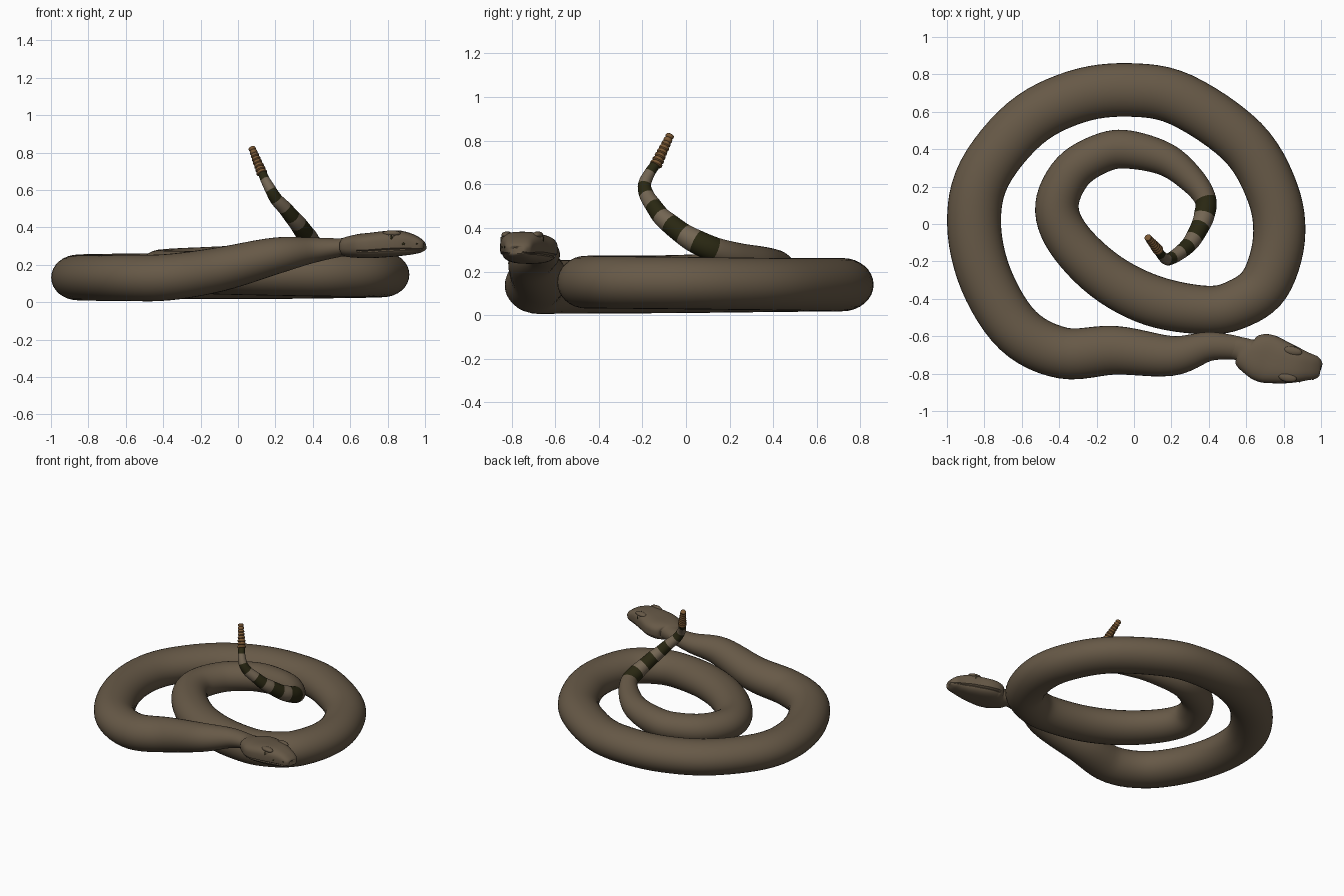
import bpy, bmesh, math
from mathutils import Vector

cube = bpy.data.objects.get("Cube")
if cube:
    bpy.data.objects.remove(cube)


def material(name, rgb):
    m = bpy.data.materials.new(name)
    m.use_nodes = True
    m.diffuse_color = (*rgb, 1)
    m.node_tree.nodes["Principled BSDF"].inputs["Base Color"].default_value = (*rgb, 1)
    return m


BROWN = material("scale_brown", (0.135, 0.1, 0.063))
TAN = material("tail_tan", (0.17, 0.13, 0.085))
DARK = material("dark_band", (0.022, 0.02, 0.006))
HORN = material("rattle_horn", (0.2, 0.1, 0.035))


def spline(a, b, c, d, t):
    return [0.5 * (2 * q + (r - p) * t + (2 * p - 5 * q + 4 * r - s) * t * t
                   + (3 * q - p - 3 * r + s) * t ** 3) for p, q, r, s in zip(a, b, c, d)]


def finish(name, bm, mats, angle=60):
    bmesh.ops.recalc_face_normals(bm, faces=bm.faces)
    mesh = bpy.data.meshes.new(name)
    bm.to_mesh(mesh)
    bm.free()
    for m in mats:
        mesh.materials.append(m)
    obj = bpy.data.objects.new(name, mesh)
    bpy.context.collection.objects.link(obj)
    bpy.ops.object.select_all(action='DESELECT')
    obj.select_set(True)
    bpy.context.view_layer.objects.active = obj
    bpy.ops.object.shade_smooth_by_angle(angle=math.radians(angle))
    return obj


def oval(t, a):
    return math.cos(a), math.sin(a)


def sweep(name, stations, mats, section=oval, pick=lambda seg: 0, steps=6, sides=32, angle=60):
    """Skin a smooth tube through stations of x, y, z, half width, half height."""
    rows, segs = [], []
    last = len(stations) - 1
    for i in range(last):
        four = [stations[max(0, min(last, k))] for k in range(i - 1, i + 3)]
        for j in range(steps):
            rows.append(spline(*four, j / steps))
            segs.append(i)
    rows.append(stations[-1])
    bm = bmesh.new()
    rings = []
    for k, row in enumerate(rows):
        centre = Vector(row[:3])
        along = Vector(rows[min(k + 1, len(rows) - 1)][:3]) - Vector(rows[max(k - 1, 0)][:3])
        side = along.cross(Vector((0, 0, 1))).normalized()
        up = side.cross(along).normalized()
        ring = []
        for s in range(sides):
            u, v = section(k / (len(rows) - 1), math.tau * s / sides)
            ring.append(bm.verts.new(centre + side * u * row[3] + up * v * row[4]))
        rings.append(ring)
    for k, (r0, r1) in enumerate(zip(rings, rings[1:])):
        for s in range(sides):
            n = (s + 1) % sides
            bm.faces.new((r0[s], r0[n], r1[n], r1[s])).material_index = pick(segs[k])
    bm.faces.new(rings[0])
    bm.faces.new(rings[-1]).material_index = pick(segs[-1])
    return finish(name, bm, mats, angle)


# Coiled body, from the neck round to the tail
coil = [
    (.56, -.663, .293, .062, .047), (.4, -.655, .278, .078, .068), (.2, -.705, .248, .107, .098),
    (-.1, -.675, .175, .13, .118), (-.38, -.69, .133, .137, .124), (-.62, -.57, .13, .14, .123),
    (-.79, -.3, .13, .143, .122), (-.855, 0, .132, .144, .122), (-.8, .27, .135, .144, .122),
    (-.58, .54, .138, .144, .122), (-.31, .68, .14, .143, .122), (-.03, .717, .14, .143, .122),
    (.25, .665, .14, .143, .122), (.58, .44, .142, .141, .12), (.74, .17, .145, .14, .12),
    (.775, -.08, .148, .139, .12), (.7, -.32, .15, .136, .12), (.55, -.43, .15, .132, .12),
    (.38, -.46, .152, .13, .12), (.1, -.41, .155, .136, .118), (-.15, -.28, .158, .132, .115),
    (-.35, -.08, .165, .123, .11), (-.412, .1, .175, .116, .106), (-.33, .28, .185, .11, .103),
    (-.17, .38, .195, .105, .1), (-.03, .398, .205, .102, .097), (.17, .345, .23, .088, .085),
    (.31, .235, .262, .072, .07),
]
# Upright tail: one station at each edge of a band
tail = [
    (.382, .13, .3, .058), (.375, .045, .338, .055), (.355, -.01, .37, .05), (.32, -.075, .42, .046),
    (.29, -.115, .455, .042), (.25, -.15, .503, .038), (.205, -.18, .55, .034),
    (.175, -.19, .6, .03), (.145, -.165, .655, .025), (.13, -.14, .69, .023),
]
first = len(coil)


def band(seg):
    if seg < first:
        return 0
    return 2 if (seg - first) % 2 == 0 else 1


sweep("coiled_body", coil + [(*p, p[3]) for p in tail], [BROWN, TAN, DARK], pick=band)

# Ribbed rattle at the tip of the tail
base, tip, ribs = Vector((.13, -.14, .685)), Vector((.072, -.07, .83)), 8
rattle = []
for i in range(ribs):
    r = .029 - .011 * i / ribs
    for offset, scale in ((0, .78), (.25, 1), (.75, .95)):
        rattle.append((*base.lerp(tip, (i + offset) / ribs), r * scale, r * scale))
rattle.append((*tip, .007, .007))
sweep("rattle", rattle, [HORN], steps=2, sides=16, angle=40)


# Boxy head section with a mouth groove and a narrower lower jaw
def head_section(t, a):
    box = 2 / (2 + 0.9 * min(1, t * 2.5))
    c, s = math.cos(a), math.sin(a)
    u = math.copysign(abs(c) ** box, c)
    v = math.copysign(abs(s) ** box, s)
    if t > 0.3:
        if s < -0.3:
            u *= 0.95
        if -0.42 < s < -0.3:
            u *= 0.93
    return u, v


skull = [
    (.52, -.66, .292, .062, .047), (.57, -.67, .294, .066, .05), (.61, -.695, .297, .095, .058),
    (.66, -.71, .301, .123, .065), (.72, -.722, .304, .13, .068), (.8, -.742, .311, .113, .07),
    (.87, -.755, .314, .094, .067), (.93, -.763, .308, .074, .055), (.975, -.768, .3, .06, .038),
    (.995, -.77, .297, .042, .024), (1, -.771, .297, .02, .012),
]
sweep("head", skull, [BROWN], section=head_section, sides=56, angle=35)

# Eyes, brows and pits on each side of the head
forward = Vector((.975, -.2, 0)).normalized()
left = Vector((-forward.y, forward.x, 0))
middle = Vector((.845, -.752, 0))


def blob(name, along, out, z, size, mat):
    bm = bmesh.new()
    bmesh.ops.create_uvsphere(bm, u_segments=20, v_segments=12, radius=1)
    centre = middle + forward * along + left * out + Vector((0, 0, z))
    for v in bm.verts:
        v.co = centre + forward * v.co.x * size[0] + left * v.co.y * size[1] + Vector((0, 0, v.co.z * size[2]))
    finish(name, bm, [mat])


for label, sign in (("left", 1), ("right", -1)):
    blob(label + "_eye", -.01, sign * .085, .346, (.02, .016, .02), BROWN)
    blob(label + "_pupil", -.005, sign * .0985, .346, (.005, .004, .014), DARK)
    blob(label + "_brow", -.01, sign * .072, .368, (.05, .024, .016), BROWN)
    blob(label + "_pit", .055, sign * .079, .312, (.009, .006, .008), DARK)
    blob(label + "_nostril", .125, sign * .054, .312, (.005, .005, .005), DARK)
